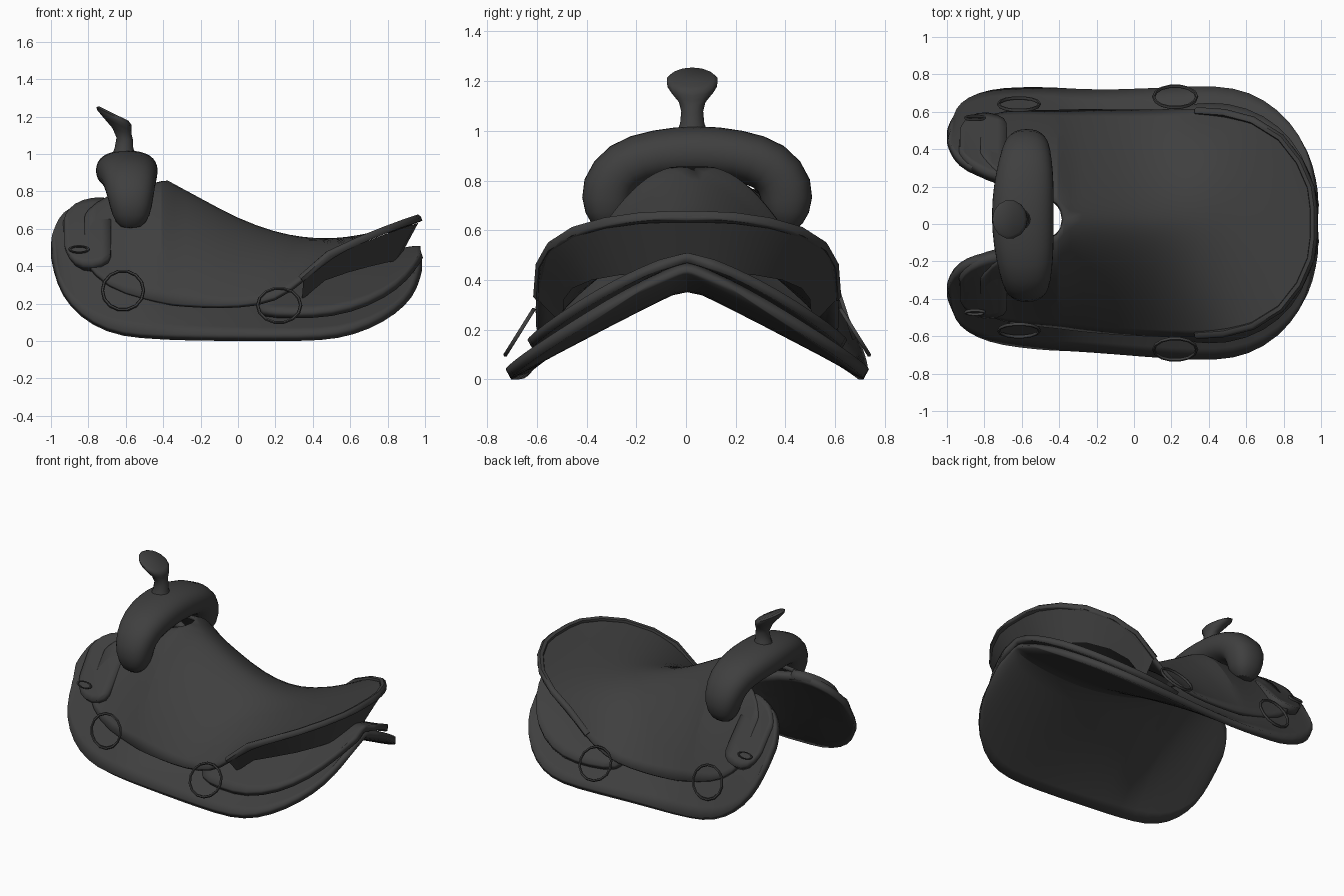
import bpy, bmesh, math
from mathutils import Vector

if "Cube" in bpy.data.objects:
    bpy.data.objects.remove(bpy.data.objects["Cube"])

leather = bpy.data.materials.new("dark_leather")
leather.use_nodes = True
COLOR = (0.05, 0.05, 0.05, 1)
leather.diffuse_color = COLOR
leather.node_tree.nodes["Principled BSDF"].inputs["Base Color"].default_value = COLOR


def centre(x):
    """Slight sideways drift of the centre line toward the horn."""
    return 0.005 - 0.05 * min(x, 0)


def finish(obj, angle=40):
    obj.data.materials.clear()
    obj.data.materials.append(leather)
    bpy.ops.object.select_all(action='DESELECT')
    obj.select_set(True)
    bpy.context.view_layer.objects.active = obj
    bpy.ops.object.shade_smooth_by_angle(angle=math.radians(angle))
    return obj


def to_object(name, bm):
    mesh = bpy.data.meshes.new(name)
    bm.to_mesh(mesh)
    bm.free()
    obj = bpy.data.objects.new(name, mesh)
    bpy.context.collection.objects.link(obj)
    return obj


def sheet(name, stations, thick, offset, cols=7):
    """Draped leather: each station is x, inner y, inner z, outer y, outer z, roundness."""
    bm = bmesh.new()
    for side in (1, -1):
        grid = []
        for x, yi, zi, yo, zo, p in stations:
            row = []
            for i in range(cols):
                t = i / (cols - 1)
                y = centre(x) + side * (yi + (yo - yi) * t)
                row.append(bm.verts.new((x, y, zi + (zo - zi) * t ** p)))
            grid.append(row)
        for a, b in zip(grid, grid[1:]):
            for i in range(cols - 1):
                quad = [a[i], b[i], b[i + 1], a[i + 1]]
                bm.faces.new(quad if side > 0 else quad[::-1])
    bmesh.ops.remove_doubles(bm, verts=bm.verts, dist=0.0005)
    obj = to_object(name, bm)
    sub = obj.modifiers.new("smooth", 'SUBSURF')
    sub.levels = sub.render_levels = 1
    solid = obj.modifiers.new("thickness", 'SOLIDIFY')
    solid.thickness, solid.offset = thick, offset
    return finish(obj)


def loft(name, rings, closed=True, caps=True):
    bm = bmesh.new()
    rows = [[bm.verts.new(p) for p in ring] for ring in rings]
    n = len(rows[0])
    for a, b in zip(rows, rows[1:]):
        for i in range(n if closed else n - 1):
            j = (i + 1) % n
            bm.faces.new((a[i], a[j], b[j], b[i]))
    if caps:
        bm.faces.new(rows[0][::-1])
        bm.faces.new(rows[-1])
    bmesh.ops.recalc_face_normals(bm, faces=bm.faces)
    return finish(to_object(name, bm), 50)


# Skirts: one folded sheet, split at the front
sheet("skirt", [
    (-1.0, .37, .53, .45, .44, 1), (-.97, .29, .63, .53, .30, 1),
    (-.9, .23, .69, .59, .18, 1.1), (-.78, .19, .73, .64, .08, 1.1),
    (-.62, .16, .72, .66, .02, 1.1), (-.42, .11, .65, .67, .01, 1.1),
    (-.36, 0, .62, .67, .005, 1), (-.1, 0, .48, .68, .0, 1),
    (.2, 0, .40, .705, .0, 1), (.45, 0, .37, .715, .0, 1),
    (.62, 0, .37, .685, .03, 1), (.78, 0, .38, .59, .10, 1),
    (.9, 0, .40, .45, .19, 1), (.96, 0, .42, .31, .28, 1),
    (.985, 0, .44, .16, .38, 1)], .045, 1)

# Rear jockey: second layer under the cantle
sheet("rear_jockey", [
    (.1, 0, .475, .60, .16, 1.1), (.3, 0, .475, .64, .155, 1.15),
    (.5, 0, .48, .65, .16, 1.15), (.7, 0, .49, .58, .22, 1.15),
    (.85, 0, .50, .45, .31, 1.15), (.94, 0, .515, .28, .41, 1.1),
    (.975, 0, .51, .12, .48, 1)], .04, -1)

# Front jockey flaps
sheet("front_jockey", [
    (-.93, .35, .67, .47, .50, 1), (-.88, .28, .74, .54, .42, 1),
    (-.78, .23, .77, .56, .40, 1.1), (-.68, .2, .77, .53, .44, 1.1)], .06, -1)

# Seat: runs from behind the swell up into the cantle dish
seat = [
    (-.82, .33, .69, .52, .43, 1), (-.7, .2, .79, .57, .29, 1.2),
    (-.5, .12, .83, .58, .23, 1.5), (-.4, .10, .86, .585, .21, 1.7),
    (-.36, 0, .855, .59, .20, 1.7), (-.2, 0, .77, .6, .19, 1.6),
    (0, 0, .66, .605, .19, 1.5), (.2, 0, .585, .61, .22, 1.6),
    (.35, 0, .555, .61, .345, 1.8), (.5, 0, .545, .6, .475, 2),
    (.65, 0, .565, .56, .545, 2), (.8, 0, .60, .465, .605, 2),
    (.9, 0, .637, .335, .642, 2), (.96, 0, .66, .195, .662, 2),
    (.975, 0, .665, .08, .667, 1)]
sheet("seat", seat, .025, -1, 9)

# Cantle back wall and rolled rim follow the rear edge of the seat
rear = [s for s in seat if s[0] > .3]
edge = [Vector((x, centre(x) + yo, zo)) for x, _, _, yo, zo, _ in rear]
edge += [Vector((x, centre(x) - yo, zo)) for x, _, _, yo, zo, _ in reversed(rear)]


def inward(p, amount):
    scale = 1 - .16 * amount
    drop = (.10 + .10 * max(0, p.x - .35) / .62) * amount
    return Vector((.3 + (p.x - .3) * scale, p.y * scale, p.z - .015 - drop))


loft("cantle_back", [[inward(p, a) for p in edge] for a in (.1, .35, .7, 1.1)],
     closed=False, caps=False)

curve = bpy.data.curves.new("cantle_rim", 'CURVE')
curve.dimensions = '3D'
curve.bevel_depth, curve.bevel_resolution, curve.use_fill_caps = .022, 1, True
spline = curve.splines.new('POLY')
spline.points.add(len(edge) - 1)
for point, p in zip(spline.points, edge):
    point.co = (p.x - .015, p.y * .98, p.z - .012, 1)
rim = bpy.data.objects.new("cantle_rim", curve)
bpy.context.collection.objects.link(rim)
bpy.ops.object.select_all(action='DESELECT')
rim.select_set(True)
bpy.context.view_layer.objects.active = rim
bpy.ops.object.convert(target='MESH')
finish(bpy.context.object, 60)

# Swell: rounded tube arched over the gullet (x, y, z, x radius, radial radius)
half = [(-.575, .345, .60, .06, .05), (-.57, .36, .67, .105, .10),
        (-.575, .365, .77, .125, .118), (-.58, .30, .865, .145, .112),
        (-.59, .16, .905, .165, .105)]
arch = half + [(-.597, 0, .915, .17, .112)] + [(x, -y, *r) for x, y, *r in reversed(half)]
rings = []
for i, (x, y, z, rx, rn) in enumerate(arch):
    a, b = arch[max(i - 1, 0)], arch[min(i + 1, len(arch) - 1)]
    normal = Vector((0, b[2] - a[2], a[1] - b[1])).normalized()
    ring = []
    for k in range(16):
        c, s = math.cos(k * math.pi / 8), math.sin(k * math.pi / 8)
        c, s = (math.copysign(abs(v) ** .85, v) for v in (c, s))
        ring.append(Vector((x + rx * c, y + .045, z)) + normal * rn * s)
    rings.append(ring)
swell = loft("swell", rings)
sub = swell.modifiers.new("smooth", 'SUBSURF')
sub.levels = sub.render_levels = 1

# Horn: neck flaring to a tilted cap (x, z, radius, tilt)
rings = []
for x, z, r, tilt in [(-.61, .97, .075, 0), (-.61, 1.03, .05, 0), (-.605, 1.08, .045, .15),
                      (-.62, 1.12, .055, .35), (-.645, 1.16, .085, .45),
                      (-.66, 1.187, .102, .46), (-.664, 1.204, .104, .46),
                      (-.664, 1.216, .088, .46)]:
    rings.append([(x + r * math.cos(tilt) * math.cos(k * math.pi / 7),
                   .025 + r * math.sin(k * math.pi / 7),
                   z - r * math.sin(tilt) * math.cos(k * math.pi / 7)) for k in range(14)])
loft("horn", rings)

# Rigging rings and slotted conchos on both sides
for side, label in ((1, "left"), (-1, "right")):
    for part, x, y, z, tilt, radius, squash in (
            ("front_ring", -.615, .605, .27, 72, .11, 1),
            ("rear_ring", .22, .675, .19, 58, .115, .95),
            ("concho", -.85, .52, .49, 58, .05, .4)):
        bpy.ops.mesh.primitive_torus_add(
            major_segments=14, minor_segments=6, major_radius=radius, minor_radius=.009,
            location=(x, centre(x) + side * y, z),
            rotation=(-side * math.radians(tilt), 0, 0))
        ring = bpy.context.object
        ring.name = label + "_" + part
        ring.scale.y = squash
        finish(ring, 60)
